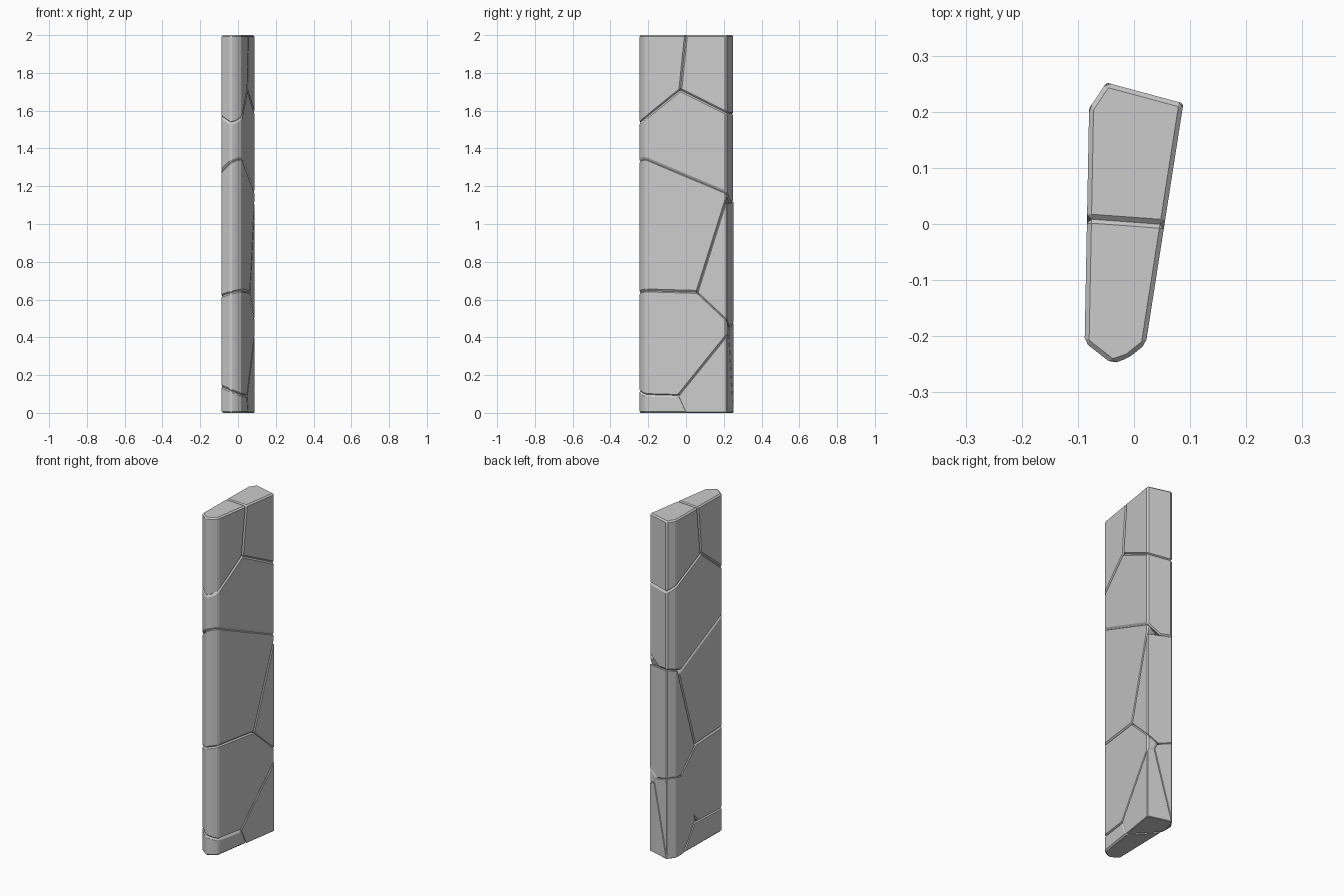
import bpy, bmesh
from mathutils import Vector

if "Cube" in bpy.data.objects:
    bpy.data.objects.remove(bpy.data.objects["Cube"])

HEIGHT, BEVEL = 2.0, 0.008

# Slab footprint, seen from above
OUTLINE = [(-0.049, 0.252), (-0.080, 0.206), (-0.088, -0.211), (-0.039, -0.249),
           (-0.010, -0.239), (0.021, -0.214), (0.088, 0.215)]


def R(y, z):
    """Point on the right face of the slab."""
    return (0.0525 + 0.155 * y, y, z)


def L(y, z):
    """Point on the left face of the slab."""
    return (-0.084 + 0.019 * y, y, z)


# Fracture planes, each through three points on the slab surface
TOP_SPLIT = (R(0.0, 2), R(-0.03, 1.71), L(0.01, 2))
TOP_FRONT = (R(-0.03, 1.71), R(-0.215, 1.56), L(-0.21, 1.565))
TOP_BACK = (R(-0.03, 1.71), R(0.21, 1.59), L(0.205, 1.605))
UPPER_FRONT = (R(-0.21, 1.345), R(0.205, 1.17), L(-0.21, 1.28))
UPPER_BACK = (L(0.18, 1.10), (-0.05, 0.25, 1.12), (0.06, 0.22, 1.11))
MID_SPLIT = (R(0.205, 1.10), R(0.06, 0.64), L(0.035, 0.60))
MID_FRONT = (R(-0.21, 0.648), R(0.06, 0.64), L(-0.21, 0.62))
MID_BACK = (R(0.06, 0.64), R(0.22, 0.49), L(0.035, 0.60))
MID_LEFT = (L(0.15, 0.466), (-0.05, 0.25, 0.476), (0.03, 0.225, 0.45))
LOW_LEFT = (L(0.15, 0.466), L(0.03, 0.16), (0.03, 0.225, 0.45))
LOW_RIGHT = (R(0.21, 0.40), R(-0.04, 0.09), (0.045, 0.22, 0.41))
BACK_SPLIT = ((0.045, 0.22, 0.41), (-0.05, 0.25, 0), (-0.075, 0.03, 0.17))
FOOT_TOP = (R(-0.04, 0.09), R(-0.21, 0.095), L(-0.21, 0.14))
FOOT_RIGHT = (R(-0.04, 0.09), R(0.0, 0), L(0.14, 0))
FOOT_LEFT = (L(0.03, 0.16), L(0.14, 0), (-0.05, 0.12, 0))

# Stone chunks: a point inside, then the fractures that bound it
CHUNKS = {
    "top_front_chunk": ((0, -0.12, 1.85), TOP_SPLIT, TOP_FRONT),
    "top_back_chunk": ((0, 0.12, 1.85), TOP_SPLIT, TOP_BACK),
    "upper_chunk": ((0, 0, 1.45), TOP_FRONT, TOP_BACK, UPPER_FRONT, UPPER_BACK),
    "middle_front_chunk": ((0, -0.1, 0.95), UPPER_FRONT, MID_SPLIT, MID_FRONT),
    "middle_back_chunk": ((0, 0.16, 0.75), UPPER_BACK, MID_SPLIT, MID_BACK, MID_LEFT),
    "lower_chunk": ((0, -0.1, 0.4), MID_FRONT, MID_BACK, LOW_LEFT, LOW_RIGHT, FOOT_TOP),
    "low_left_chunk": ((-0.07, 0.17, 0.15), MID_LEFT, LOW_LEFT, BACK_SPLIT, FOOT_LEFT),
    "low_right_chunk": ((0.05, 0.15, 0.1), LOW_RIGHT, BACK_SPLIT, FOOT_RIGHT),
    "foot_chunk": ((0, -0.12, 0.04), FOOT_TOP, FOOT_RIGHT, FOOT_LEFT),
}


def make_chunk(name, inside, cuts):
    bm = bmesh.new()
    # Full slab
    base = bm.faces.new([bm.verts.new((x, y, 0)) for x, y in OUTLINE])
    ext = bmesh.ops.extrude_face_region(bm, geom=[base], use_keep_orig=True)
    top = [v for v in ext["geom"] if isinstance(v, bmesh.types.BMVert)]
    bmesh.ops.translate(bm, verts=top, vec=(0, 0, HEIGHT))
    # Slice off everything beyond each fracture and cap the cut
    for pts in cuts:
        a, b, c = (Vector(p) for p in pts)
        n = (b - a).cross(c - a).normalized()
        if n.dot(Vector(inside) - a) > 0:
            n = -n
        cut = bmesh.ops.bisect_plane(bm, geom=bm.verts[:] + bm.edges[:] + bm.faces[:],
                                     plane_co=a, plane_no=n, dist=1e-5, clear_outer=True)
        rim = [e for e in bm.edges if e.is_boundary]
        if rim:
            bmesh.ops.holes_fill(bm, edges=rim, sides=0)
    # Clean slivers, then chip the edges
    bmesh.ops.remove_doubles(bm, verts=bm.verts[:], dist=0.006)
    bmesh.ops.dissolve_limit(bm, angle_limit=0.03, verts=bm.verts[:], edges=bm.edges[:])
    bmesh.ops.recalc_face_normals(bm, faces=bm.faces[:])
    edges = [e for e in bm.edges if e.is_manifold and e.calc_face_angle(0) > 0.3]
    bmesh.ops.bevel(bm, geom=edges, offset=BEVEL, offset_type='OFFSET', segments=1,
                    profile=0.5, affect='EDGES', clamp_overlap=True)
    bmesh.ops.recalc_face_normals(bm, faces=bm.faces[:])
    mesh = bpy.data.meshes.new(name)
    bm.to_mesh(mesh)
    bm.free()
    bpy.context.collection.objects.link(bpy.data.objects.new(name, mesh))


for name, (inside, *cuts) in CHUNKS.items():
    make_chunk(name, inside, cuts)
